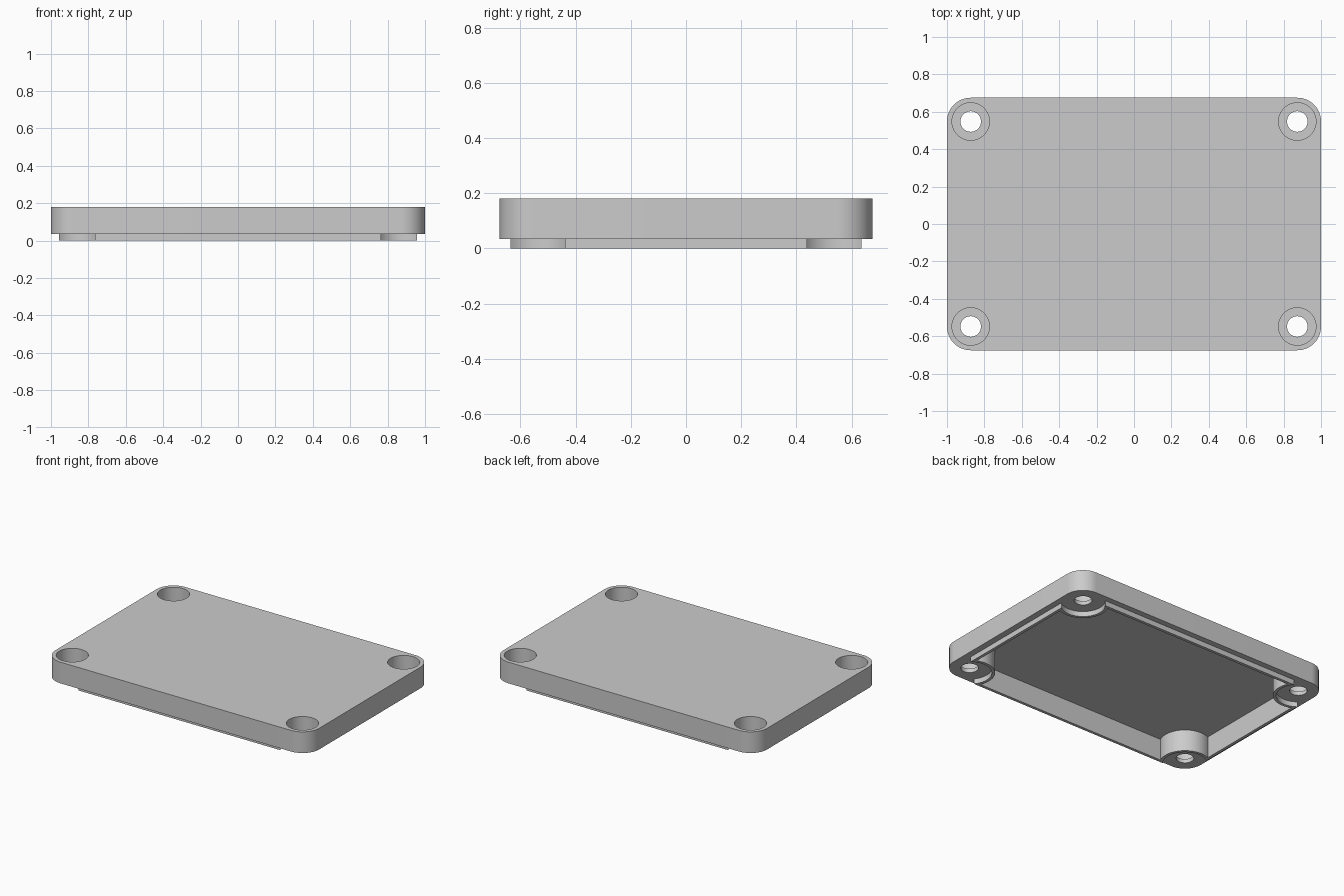
import bpy, bmesh
from math import sin, cos, pi, sqrt, atan2

if "Cube" in bpy.data.objects:
    bpy.data.objects.remove(bpy.data.objects["Cube"])

HX, HY = 0.873, 0.548              # screw hole centres
CORNER, NOTCH, LIP = 0.127, 0.138, 0.02
RIM_Z, TOP_Z, CEILING_Z, BORE_Z = 0.035, 0.18, 0.148, 0.062

grey = bpy.data.materials.new("light grey")
grey.use_nodes = True
colour = (0.6, 0.6, 0.6, 1)
grey.diffuse_color = colour
grey.node_tree.nodes["Principled BSDF"].inputs["Base Color"].default_value = colour


def arc(cx, cy, r, a0, a1, n):
    return [(cx + r * cos(a0 + (a1 - a0) * i / n), cy + r * sin(a0 + (a1 - a0) * i / n))
            for i in range(n + 1)]


def four_corners(quarter):
    """Mirror the +x +y corner into a full counter-clockwise outline."""
    back = quarter[::-1]
    return (quarter + [(-x, y) for x, y in back]
            + [(-x, -y) for x, y in quarter] + [(x, -y) for x, y in back])


def notched(x_edge, y_edge, r):
    """Rectangle whose corners curve inwards around the screw holes."""
    dx, dy = x_edge - HX, y_edge - HY
    start = atan2(-sqrt(r * r - dx * dx), dx)
    end = atan2(dy, -sqrt(r * r - dy * dy)) - 2 * pi
    return four_corners(arc(HX, HY, r, start, end, 24))


def prism(name, outline, z0, z1):
    bm = bmesh.new()
    base = bm.faces.new([bm.verts.new((x, y, z0)) for x, y in outline])
    top = bmesh.ops.extrude_face_region(bm, geom=[base])["geom"]
    bmesh.ops.translate(bm, vec=(0, 0, z1 - z0),
                        verts=[v for v in top if isinstance(v, bmesh.types.BMVert)])
    bmesh.ops.recalc_face_normals(bm, faces=bm.faces)
    mesh = bpy.data.meshes.new(name)
    bm.to_mesh(mesh)
    bm.free()
    mesh.materials.append(grey)
    ob = bpy.data.objects.new(name, mesh)
    bpy.context.collection.objects.link(ob)
    return ob


def combine(target, tool, operation):
    mod = target.modifiers.new(operation.lower(), 'BOOLEAN')
    mod.operation, mod.object, mod.solver = operation, tool, 'EXACT'
    bpy.context.view_layer.objects.active = target
    bpy.ops.object.modifier_apply(modifier=mod.name)
    bpy.data.objects.remove(tool)


# Rounded slab with the locating lip underneath
lid = prism("lid", four_corners(arc(HX, HY, CORNER, 0, pi / 2, 20)), RIM_Z, TOP_Z)
combine(lid, prism("lip", notched(0.957, 0.635, NOTCH), 0, RIM_Z + 0.05), 'UNION')

# Hollow underside, leaving a round boss in each corner
combine(lid, prism("cavity", notched(0.957 - LIP, 0.635 - LIP, NOTCH + LIP),
                   -0.1, CEILING_Z), 'DIFFERENCE')

# Counterbored screw holes
for sx in (-1, 1):
    for sy in (-1, 1):
        for name, r, z0 in (("counterbore", 0.1, BORE_Z), ("screw_hole", 0.055, -0.1)):
            ring = arc(sx * HX, sy * HY, r, 0, 2 * pi, 64)[:-1]
            combine(lid, prism(name, ring, z0, TOP_Z + 0.1), 'DIFFERENCE')

bpy.ops.object.select_all(action='DESELECT')
lid.select_set(True)
bpy.context.view_layer.objects.active = lid
bpy.ops.object.shade_smooth_by_angle(angle=pi / 6)
